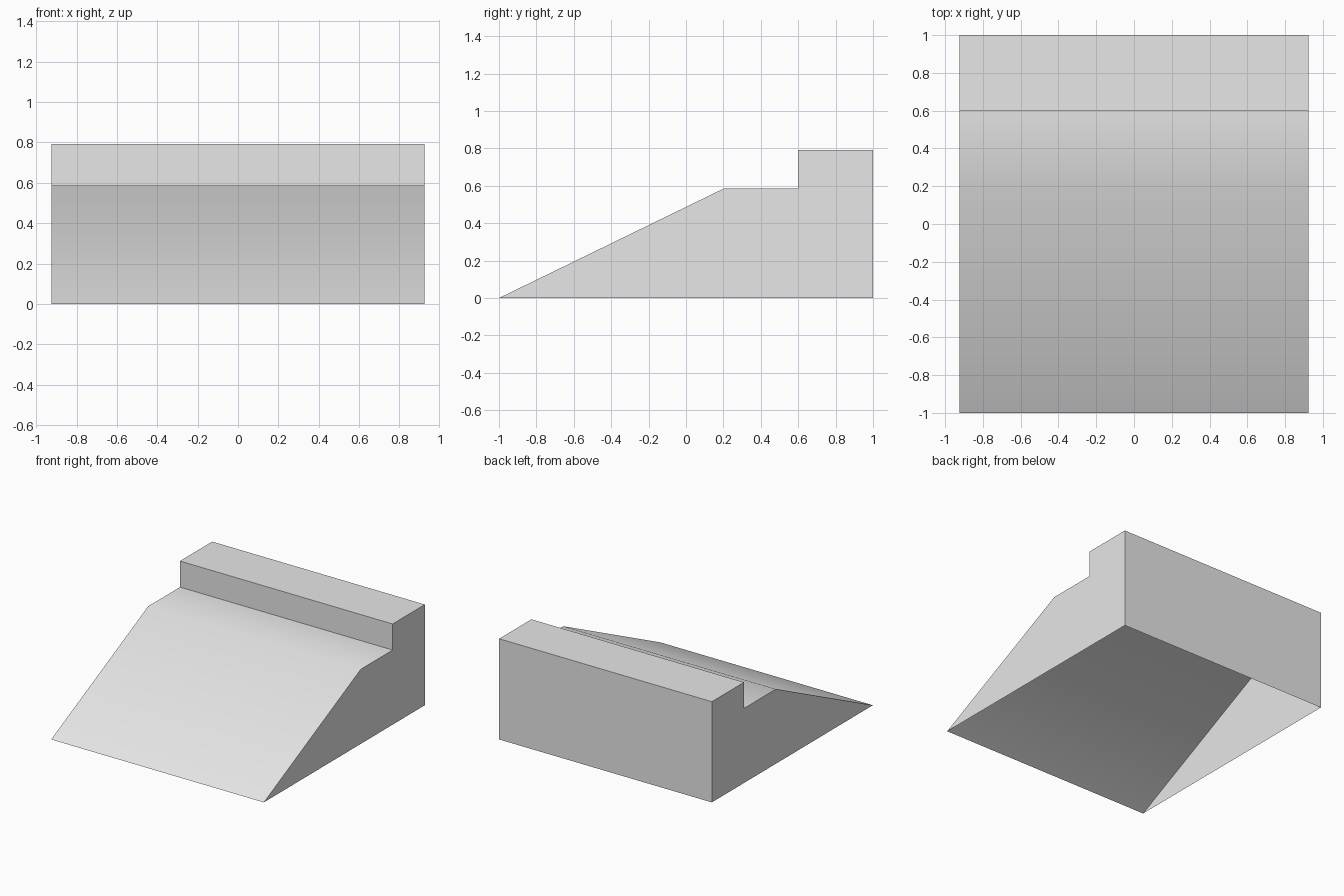
import bpy, bmesh

cube = bpy.data.objects.get("Cube")
if cube:
    bpy.data.objects.remove(cube)

# Single grey material
grey = bpy.data.materials.new("plain_grey")
grey.use_nodes = True
color = (0.8, 0.8, 0.8, 1.0)
grey.diffuse_color = color
grey.node_tree.nodes["Principled BSDF"].inputs["Base Color"].default_value = color

HALF_WIDTH = 0.925
# Side profile (y, z): ramp, deck, raised ledge, back wall
PROFILE = [(-1, 0), (0.205, 0.587), (0.6, 0.587), (0.6, 0.792), (1, 0.792), (1, 0)]

# Hollow shell, open underneath
bm = bmesh.new()
left = [bm.verts.new((HALF_WIDTH, y, z)) for y, z in PROFILE]
right = [bm.verts.new((-HALF_WIDTH, y, z)) for y, z in PROFILE]
for i in range(len(PROFILE) - 1):
    bm.faces.new((right[i], left[i], left[i + 1], right[i + 1]))

# Side walls
bm.faces.new(left[::-1])
bm.faces.new(right)
bm.normal_update()

mesh = bpy.data.meshes.new("ramp_with_ledge")
bm.to_mesh(mesh)
bm.free()
mesh.materials.append(grey)
ramp = bpy.data.objects.new("ramp_with_ledge", mesh)
bpy.context.collection.objects.link(ramp)

# Soft bend between ramp and deck, sharp corners elsewhere
bpy.ops.object.select_all(action='DESELECT')
ramp.select_set(True)
bpy.context.view_layer.objects.active = ramp
bpy.ops.object.shade_smooth_by_angle()
